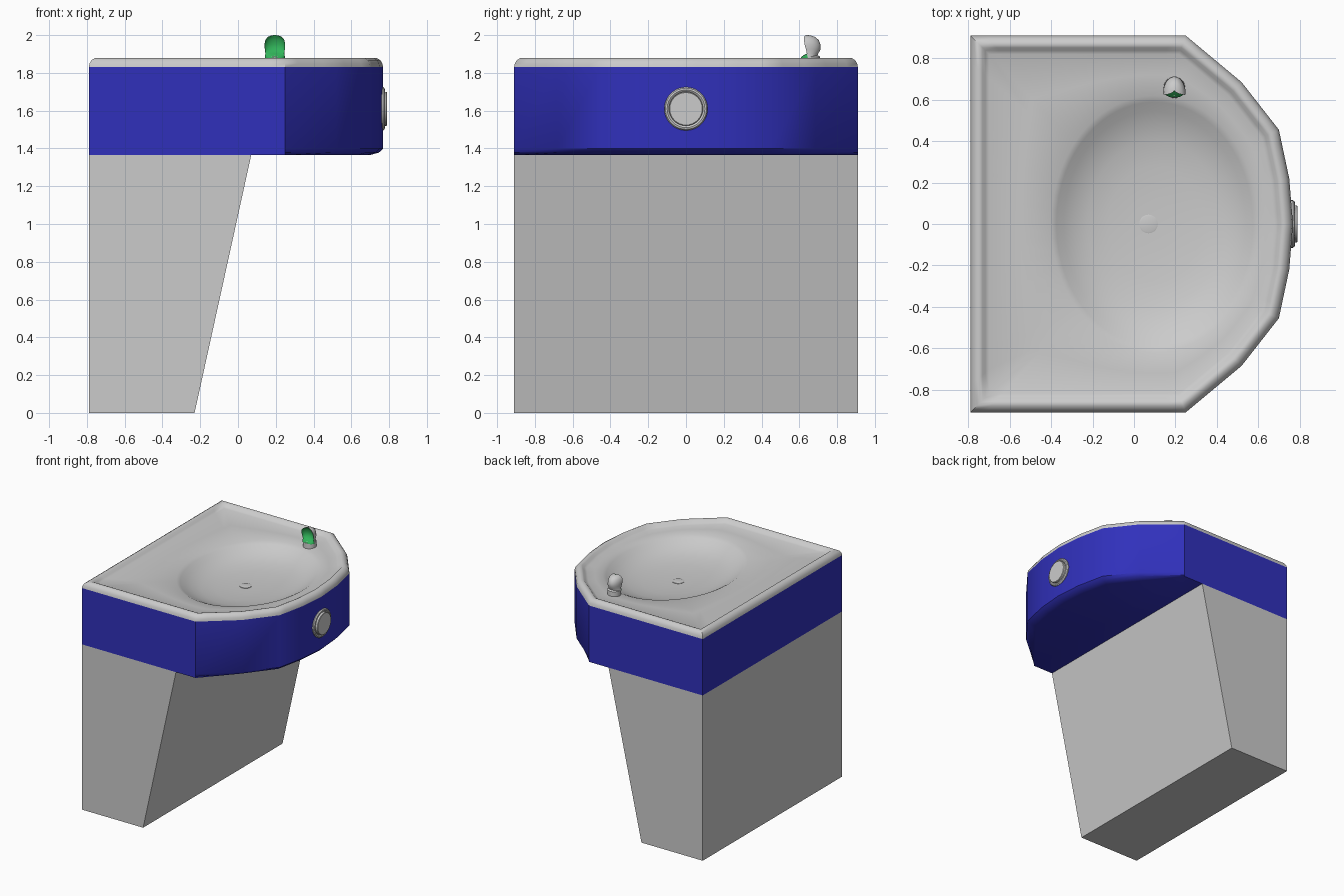
import bpy, bmesh, math
from mathutils import Vector

if "Cube" in bpy.data.objects:
    bpy.data.objects.remove(bpy.data.objects["Cube"])

# Plan outline, counter-clockwise, mirrored about the x axis
half = [(-0.79, -0.91), (0.25, -0.91), (0.52, -0.685), (0.70, -0.455), (0.75, -0.22)]
OUTLINE = [Vector(p) for p in half + [(0.768, 0)] + [(x, -y) for x, y in reversed(half)]]
BLUE, GREEN = (0.03, 0.03, 0.5, 1), (0.03, 0.45, 0.1, 1)


def make(name, verts, faces, color=None, smooth=None, fix=True):
    me = bpy.data.meshes.new(name)
    me.from_pydata([tuple(v) for v in verts], [], faces)
    bm = bmesh.new()
    bm.from_mesh(me)
    bmesh.ops.remove_doubles(bm, verts=bm.verts, dist=1e-5)
    if fix:
        bmesh.ops.recalc_face_normals(bm, faces=bm.faces)
    bm.to_mesh(me)
    bm.free()
    ob = bpy.data.objects.new(name, me)
    bpy.context.collection.objects.link(ob)
    if color:
        mat = bpy.data.materials.new(name + "_paint")
        mat.diffuse_color = color
        mat.use_nodes = True
        mat.node_tree.nodes["Principled BSDF"].inputs["Base Color"].default_value = mat.diffuse_color
        me.materials.append(mat)
    if smooth:
        bpy.ops.object.select_all(action='DESELECT')
        ob.select_set(True)
        bpy.context.view_layer.objects.active = ob
        bpy.ops.object.shade_smooth_by_angle(angle=math.radians(smooth))
    return ob


def loft(name, rings, closed=True, cap_first=False, cap_last=False, **kw):
    n = len(rings[0])
    verts = [v for r in rings for v in r]
    faces = []
    for k in range(len(rings) - 1):
        for i in range(n if closed else n - 1):
            j = (i + 1) % n
            faces.append((k * n + i, k * n + j, (k + 1) * n + j, (k + 1) * n + i))
    if cap_first:
        faces.append(tuple(reversed(range(n))))
    if cap_last:
        faces.append(tuple(range((len(rings) - 1) * n, len(rings) * n)))
    return make(name, verts, faces, **kw)


def inset(d, only_front=False):
    out, n = [], len(OUTLINE)
    for i, p in enumerate(OUTLINE):
        a, b = (p - OUTLINE[i - 1]).normalized(), (OUTLINE[(i + 1) % n] - p).normalized()
        na, nb = Vector((-a.y, a.x)), Vector((-b.y, b.x))
        w = 0 if only_front and p.x < 0.3 else d
        out.append(p + (na + nb) * w / (1 + na.dot(nb)))
    return out


def dense(poly):
    out = []
    for i, p in enumerate(poly):
        q = poly[(i + 1) % len(poly)]
        k = 14 if (OUTLINE[(i + 1) % len(poly)] - OUTLINE[i]).length > 0.8 else 4
        out += [p.lerp(q, s / k) for s in range(k)]
    return out


def level(pts, z):
    return [(p.x, p.y, z) for p in pts]


def lathe_rings(profile, place, n=32):
    return [[place(r * math.cos(2 * math.pi * i / n), r * math.sin(2 * math.pi * i / n), h)
             for i in range(n)] for r, h in profile]


# Pedestal with sloping front
prof = [(-0.79, 0), (-0.23, 0), (0.07, 1.365), (-0.79, 1.365)]
loft("pedestal", [[(x, y, z) for x, z in prof] for y in (-0.91, 0.91)],
     cap_first=True, cap_last=True)

# Blue apron, rounded under along the curved side only
apron = [(0.07, 1.365), (0.022, 1.378), (0, 1.40), (0, 1.83)]
loft("apron", [level(inset(d, True), z) for d, z in apron],
     cap_first=True, color=BLUE, smooth=32)

# Basin top: rounded rim, deck, oval bowl
rim = [(0, 1.83), (0.004, 1.85), (0.015, 1.868), (0.032, 1.878), (0.045, 1.88),
       (0.058, 1.875), (0.072, 1.86), (0.09, 1.852)]
rings = [level(dense(inset(d)), z) for d, z in rim]
centre = Vector((0.1, 0))
edge = dense(inset(0.09))


def oval(s):
    out = []
    for p in edge:
        d = p - centre
        d = d / math.hypot(d.x / 0.5, d.y / 0.62)
        out.append(centre + d * s)
    return out


rings.append(level([p.lerp(q, 0.5) for p, q in zip(edge, oval(1))], 1.847))
bowl = [(1.0, 1.84), (0.95, 1.825), (0.88, 1.802), (0.78, 1.776), (0.65, 1.754),
        (0.45, 1.738), (0.2, 1.731), (0.05, 1.73)]
rings += [level(oval(s), z) for s, z in bowl]
loft("basin", rings, cap_last=True, smooth=35, fix=False)

# Drain cover
loft("drain", lathe_rings([(0.045, 1.725), (0.045, 1.734), (0.038, 1.736)],
                          lambda a, b, h: (0.07 + a, b, h)), cap_last=True, smooth=30)

# Push button on the nose
loft("push_button", lathe_rings(
    [(0.115, 0.74), (0.115, 0.768), (0.109, 0.776), (0.1, 0.778), (0.093, 0.774),
     (0.09, 0.77), (0.09, 0.787), (0.086, 0.79)],
    lambda a, b, h: (h, a, 1.61 + b)), cap_last=True, smooth=35)

# Spout base
loft("spout_base", lathe_rings([(0.052, 1.83), (0.05, 1.885), (0.04, 1.892)],
                               lambda a, b, h: (0.195 + a, 0.66 + b, h), 24),
     cap_last=True, smooth=40)

# Spout: grey hood at the back, green hollow face with lip in front
# columns: height, half width, edge y, bulge behind, bulge of the face
spout = [(1.88, 0.053, 0.645, 0.05, -0.035), (1.888, 0.053, 0.643, 0.052, -0.03),
         (1.902, 0.05, 0.640, 0.06, 0.0), (1.925, 0.053, 0.635, 0.078, 0.022),
         (1.95, 0.055, 0.628, 0.084, 0.032), (1.975, 0.05, 0.624, 0.078, 0.03),
         (1.99, 0.038, 0.625, 0.058, 0.022), (1.998, 0.02, 0.630, 0.032, 0.01),
         (2.0, 0.004, 0.638, 0.006, 0.002)]
for name, col, color in (("spout_hood", 3, None), ("spout_face", 4, GREEN)):
    rings = []
    for row in spout:
        z, w, y = row[:3]
        rings.append([(0.195 + w * math.cos(math.pi * i / 14),
                       y + row[col] * math.sin(math.pi * i / 14), z) for i in range(15)])
    if col == 4:
        rings = [r[::-1] for r in rings]
    loft(name, rings, closed=False, color=color, smooth=60, fix=False)
